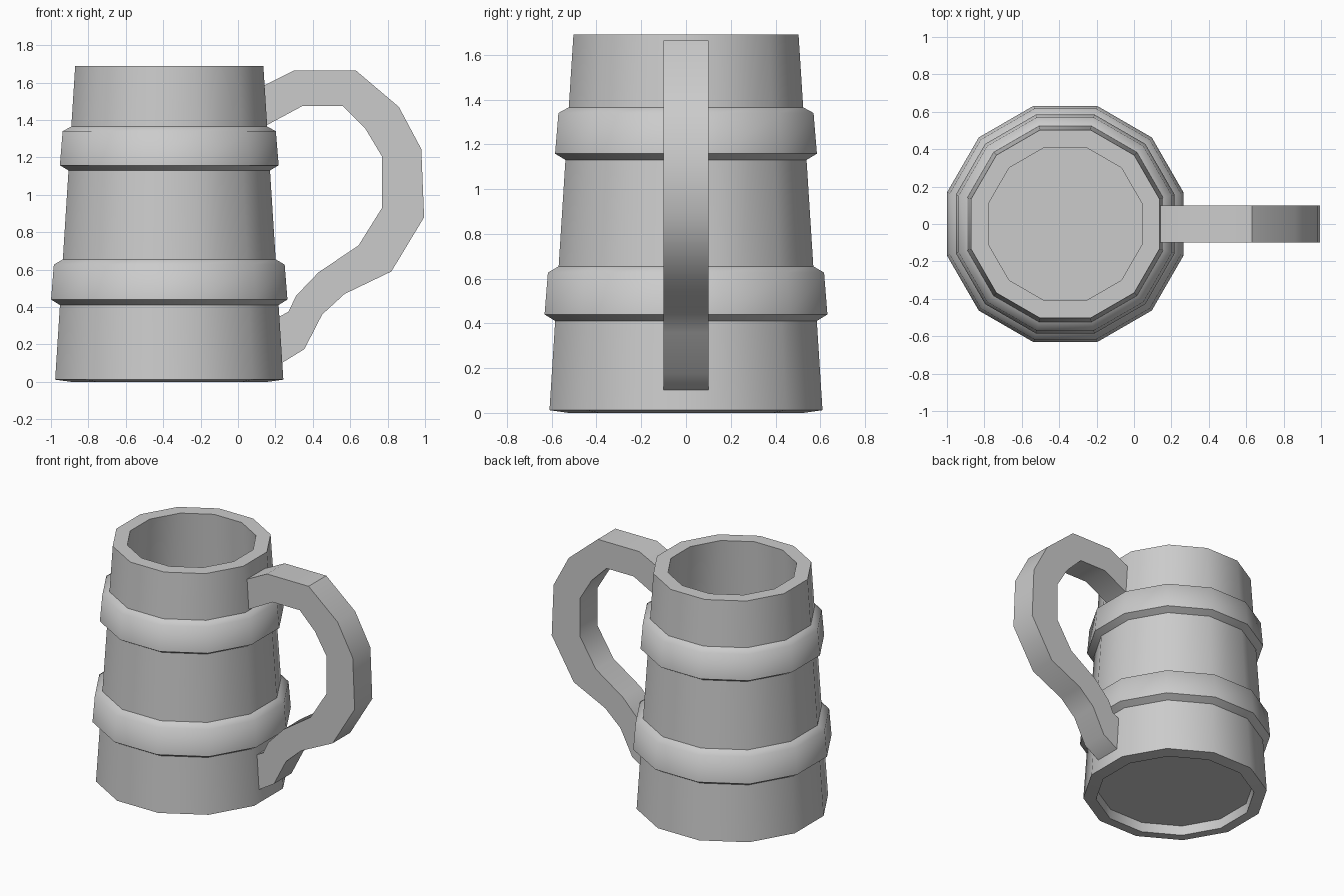
import bpy, bmesh
from math import cos, sin, pi, radians

if "Cube" in bpy.data.objects:
    bpy.data.objects.remove(bpy.data.objects["Cube"])

CX = -0.3675   # axis of the tankard body
SIDES = 12


def finish(name, bm, angle):
    bmesh.ops.recalc_face_normals(bm, faces=bm.faces)
    mesh = bpy.data.meshes.new(name)
    bm.to_mesh(mesh)
    bm.free()
    ob = bpy.data.objects.new(name, mesh)
    bpy.context.collection.objects.link(ob)
    bpy.ops.object.select_all(action='DESELECT')
    ob.select_set(True)
    bpy.context.view_layer.objects.active = ob
    bpy.ops.object.shade_smooth_by_angle(angle=radians(angle))
    return ob


def lathe(name, profile, angle, closed=False):
    """Spin (half width across flats, z) points into a 12-sided shell."""
    bm = bmesh.new()
    rings = []
    for half, z in profile:
        r = half / cos(pi / SIDES)
        rings.append([bm.verts.new((CX + r * cos((i + .5) * 2 * pi / SIDES),
                                    r * sin((i + .5) * 2 * pi / SIDES), z))
                      for i in range(SIDES)])
    pairs = list(zip(rings, rings[1:]))
    if closed:
        pairs.append((rings[-1], rings[0]))
    else:
        bm.faces.new(rings[0])
        bm.faces.new(rings[-1])
    for a, b in pairs:
        for i in range(SIDES):
            j = (i + 1) % SIDES
            bm.faces.new((a[i], a[j], b[j], b[i]))
    return finish(name, bm, angle)


# Hollow body: recessed underside, tapered wall, flat rim, inner wall and floor
lathe("tankard_body", [(0.52, 0.07), (0.525, 0.0), (0.61, 0.012), (0.503, 1.69),
                       (0.41, 1.69), (0.512, 0.085)], 35)

# Two bevelled hoops around the body
lathe("lower_band", [(0.575, 0.405), (0.632, 0.44), (0.617, 0.627), (0.56, 0.66)], 60, True)
lathe("upper_band", [(0.53, 1.125), (0.585, 1.158), (0.57, 1.34), (0.515, 1.37)], 60, True)

# Handle: matching outer and inner outline points, from top to bottom
outer = [(0.14, 1.585), (0.30, 1.665), (0.63, 1.665), (0.86, 1.47), (0.98, 1.245),
         (0.995, 0.88), (0.82, 0.59), (0.57, 0.47), (0.45, 0.36), (0.355, 0.175), (0.225, 0.095)]
inner = [(0.14, 1.365), (0.345, 1.475), (0.56, 1.475), (0.68, 1.355), (0.77, 1.205),
         (0.77, 0.93), (0.645, 0.73), (0.43, 0.585), (0.31, 0.46), (0.27, 0.375), (0.205, 0.34)]
bm = bmesh.new()
sections = [[bm.verts.new((x, y, z)) for (x, z), y in
             ((o, -0.1), (o, 0.1), (i, 0.1), (i, -0.1))] for o, i in zip(outer, inner)]
for a, b in zip(sections, sections[1:]):
    for k in range(4):
        m = (k + 1) % 4
        bm.faces.new((a[k], a[m], b[m], b[k]))
bm.faces.new(sections[0])
bm.faces.new(sections[-1])
finish("handle", bm, 40)
